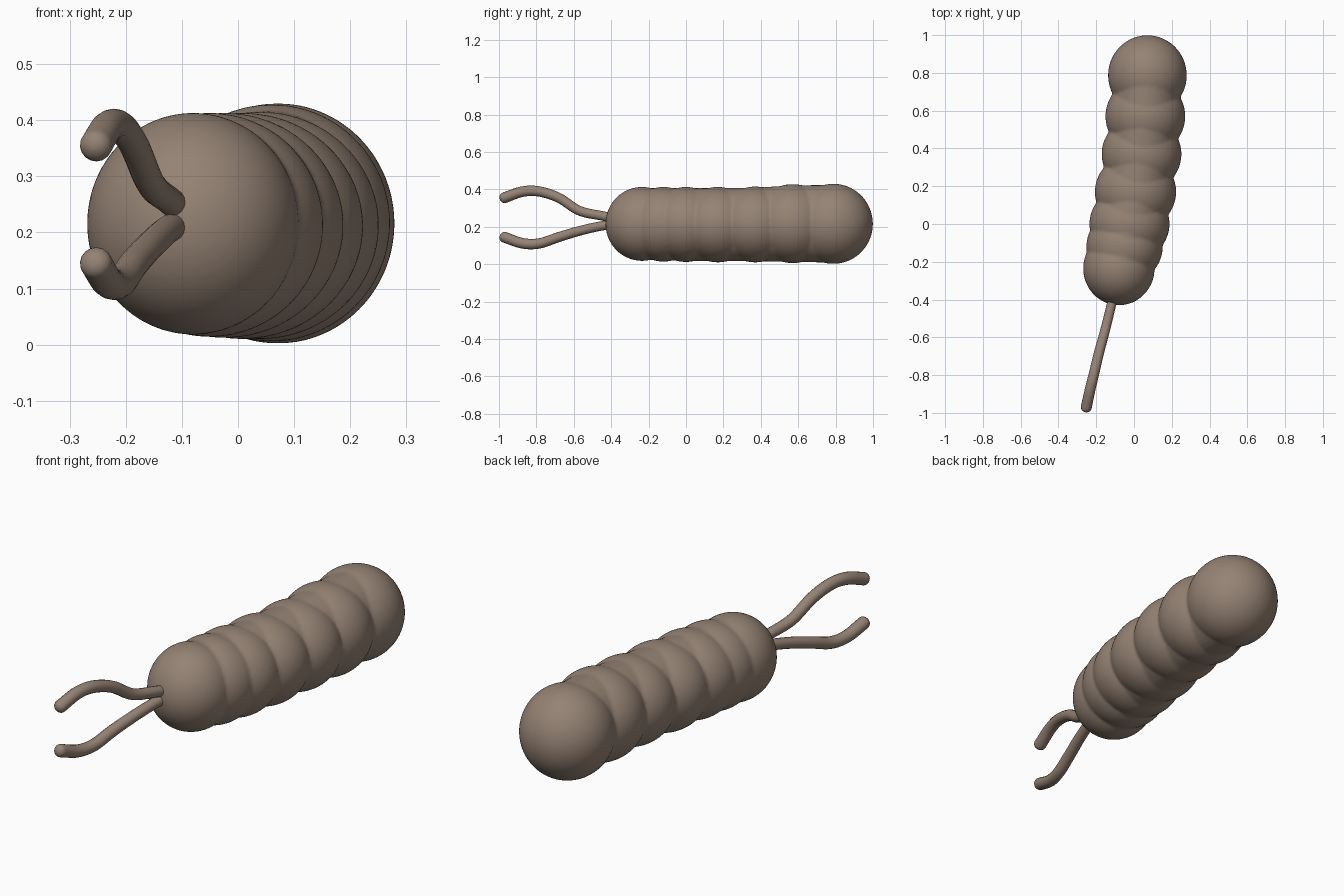
import bpy, bmesh, math
from mathutils import Vector, Matrix

if "Cube" in bpy.data.objects:
    bpy.data.objects.remove(bpy.data.objects["Cube"])

mat = bpy.data.materials.new("warm brown")
mat.diffuse_color = (0.30, 0.225, 0.175, 1)
mat.use_nodes = True
mat.node_tree.nodes["Principled BSDF"].inputs["Base Color"].default_value = mat.diffuse_color

# Body segments, front to back: x, y, radius x, radius y, z bottom, z top
SEGMENTS = [
    (-0.080, -0.235, 0.189, 0.195, 0.018, 0.413),
    (-0.050, -0.120, 0.202, 0.195, 0.014, 0.413),
    (-0.024, 0.000, 0.212, 0.200, 0.012, 0.413),
    (0.008, 0.170, 0.215, 0.205, 0.010, 0.413),
    (0.040, 0.370, 0.211, 0.205, 0.010, 0.415),
    (0.060, 0.570, 0.211, 0.208, 0.006, 0.428),
    (0.071, 0.787, 0.208, 0.212, 0.002, 0.430),
]

bm = bmesh.new()
for x, y, rx, ry, z0, z1 in SEGMENTS:
    m = Matrix.Translation((x, y, (z0 + z1) / 2)) @ Matrix.Diagonal((rx, ry, (z1 - z0) / 2, 1))
    bmesh.ops.create_uvsphere(bm, u_segments=64, v_segments=40, radius=1, matrix=m)

# Inner core keeps the creases shallow along the back and belly
N = 48
rings = []
for x, y, rx, ry, z0, z1 in SEGMENTS:
    cz, rz = (z0 + z1) / 2, (z1 - z0) / 2 * 0.97
    rings.append([bm.verts.new((x + rx * 0.85 * math.cos(2 * math.pi * i / N), y,
                                cz + rz * math.sin(2 * math.pi * i / N))) for i in range(N)])
for a, b in zip(rings, rings[1:]):
    for i in range(N):
        j = (i + 1) % N
        bm.faces.new((a[i], b[i], b[j], a[j]))
bm.faces.new(rings[0])
bm.faces.new(rings[-1][::-1])
bmesh.ops.recalc_face_normals(bm, faces=bm.faces[:])
me = bpy.data.meshes.new("segmented_body")
bm.to_mesh(me)
bm.free()
me.materials.append(mat)
body = bpy.data.objects.new("segmented_body", me)
bpy.context.collection.objects.link(body)
rem = body.modifiers.new("fuse", 'REMESH')
rem.mode = 'VOXEL'
rem.voxel_size = 0.009
rem.use_smooth_shade = True


def catmull(pts, steps=8):
    p = [pts[0] * 2 - pts[1]] + pts + [pts[-1] * 2 - pts[-2]]
    out = []
    for i in range(1, len(p) - 2):
        a, b, c, d = p[i - 1:i + 3]
        for s in range(steps):
            t = s / steps
            out.append(0.5 * (2 * b + (c - a) * t + (2 * a - 5 * b + 4 * c - d) * t * t
                              + (3 * b - a - 3 * c + d) * t ** 3))
    return out + [pts[-1]]


def feeler(name, pts):
    # wavy tube, slightly thicker at the tip, with a rounded end
    path = catmull([Vector(p) for p in pts])
    n = len(path)
    data = [(p, 0.024 + 0.005 * i / (n - 1)) for i, p in enumerate(path)]
    d = (path[-1] - path[-2]).normalized()
    tip, r = data[-1]
    for k in range(1, 7):
        a = math.pi / 2 * k / 6
        data.append((tip + d * r * 0.85 * math.sin(a), max(r * math.cos(a), 0.0005)))
    cu = bpy.data.curves.new(name, 'CURVE')
    cu.dimensions = '3D'
    cu.bevel_depth = 1.0
    cu.bevel_resolution = 6
    cu.use_fill_caps = True
    sp = cu.splines.new('POLY')
    sp.points.add(len(data) - 1)
    for q, (p, rad) in zip(sp.points, data):
        q.co = (*p, 1)
        q.radius = rad
    sp.use_smooth = True
    cu.materials.append(mat)
    ob = bpy.data.objects.new(name, cu)
    bpy.context.collection.objects.link(ob)


# Pair of feelers on the front, mirrored about a level plane
SIDE = [(-0.105, -0.36, 0.015), (-0.125, -0.45, 0.027), (-0.155, -0.57, 0.054),
        (-0.185, -0.68, 0.105), (-0.210, -0.785, 0.139), (-0.232, -0.875, 0.138),
        (-0.253, -0.972, 0.105)]
for name, s in (("upper_feeler", 1), ("lower_feeler", -1)):
    feeler(name, [(x, y, (0.228 if i == 0 else 0.250 - 0.018 * (i < 3)) + s * h)
                  for i, (x, y, h) in enumerate(SIDE)])
